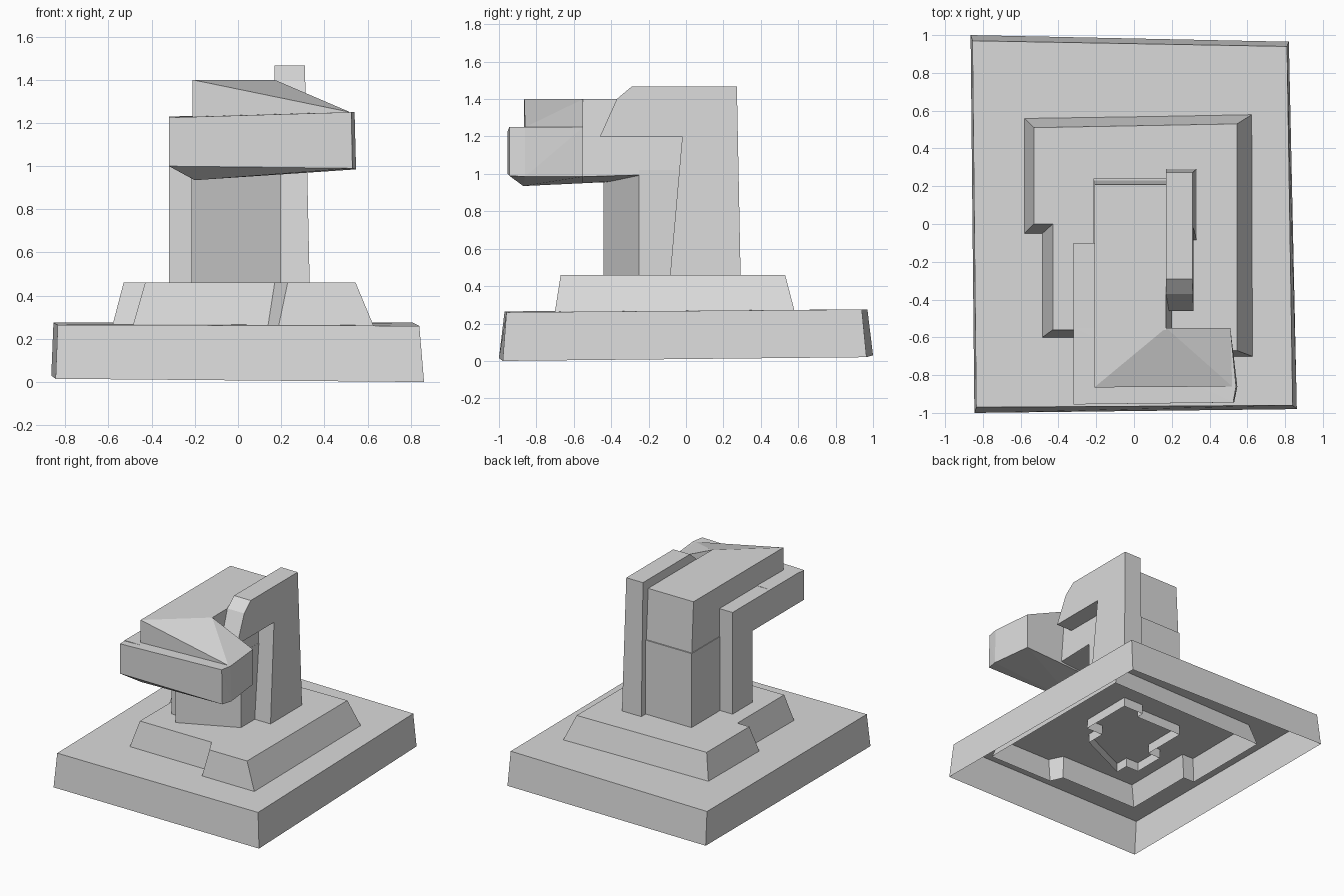
import bpy, bmesh

if "Cube" in bpy.data.objects:
    bpy.data.objects.remove(bpy.data.objects["Cube"], do_unlink=True)

GREY = (0.7, 0.7, 0.7, 1)
stone = bpy.data.materials.new("pale grey")
stone.use_nodes = True
stone.diffuse_color = GREY
stone.node_tree.nodes["Principled BSDF"].inputs["Base Color"].default_value = GREY


def finish(name, bm):
    mesh = bpy.data.meshes.new(name)
    bmesh.ops.recalc_face_normals(bm, faces=bm.faces)
    bm.to_mesh(mesh)
    bm.free()
    mesh.materials.append(stone)
    obj = bpy.data.objects.new(name, mesh)
    bpy.context.collection.objects.link(obj)
    return obj


def at(z, pts):
    return [(x, y, z) for x, y in pts]


def loft(name, low, high, closed):
    """Walls between two matching outlines, capped at one or both ends."""
    bm = bmesh.new()
    a = [bm.verts.new(p) for p in low]
    b = [bm.verts.new(p) for p in high]
    for i in range(len(a)):
        bm.faces.new((a[i - 1], a[i], b[i], b[i - 1]))
    bm.faces.new(b)
    if closed:
        bm.faces.new(a)
    return finish(name, bm)


def hull(name, pts):
    bm = bmesh.new()
    vs = [bm.verts.new(p) for p in pts]
    bmesh.ops.convex_hull(bm, input=vs)
    bmesh.ops.delete(bm, geom=[v for v in bm.verts if not v.link_faces], context='VERTS')
    return finish(name, bm)


TIER_TOP = 0.46
LEDGE = 0.268   # height where the tier meets the base
ROOT = 0.2      # the post reaches down inside the hollow tier

# Base: hollow slab
loft("base",
     [(-0.845, -1, 0.015), (0.862, -0.98, 0), (0.82, 0.965, 0.02), (-0.865, 1, 0.03)],
     [(-0.835, -0.97, 0.265), (0.84, -0.96, 0.26), (0.81, 0.94, 0.275), (-0.855, 0.97, 0.275)],
     False)

# Tier: sloped walls that continue down inside the base
tier_low = [(-0.485, -0.6), (0.14, -0.6), (0.19, -0.7), (0.625, -0.7),
            (0.625, 0.58), (-0.58, 0.56), (-0.58, -0.05), (-0.485, -0.05)]
tier_high = [(-0.43, -0.56), (0.17, -0.56), (0.23, -0.67), (0.545, -0.67),
             (0.545, 0.53), (-0.53, 0.51), (-0.53, 0), (-0.43, 0)]
SKIRT = 0.8
tier_foot = [(x + (x - u) * SKIRT, y + (y - v) * SKIRT)
             for (x, y), (u, v) in zip(tier_low, tier_high)]
loft("tier", at(LEDGE - (TIER_TOP - LEDGE) * SKIRT, tier_foot),
     at(TIER_TOP, tier_high), False)

# Post: slanted shaft with a side pillar
shaft = [(-0.215, -0.44), (0.2, -0.25), (0.2, -0.02), (0.17, 0.24), (-0.215, 0.24)]
pillar = [(-0.32, -0.34), (-0.15, -0.34), (-0.15, -0.1), (-0.32, -0.1)]
post = hull("post", at(ROOT, shaft) + at(1.02, shaft))
parts = [hull("side_pillar", at(ROOT, pillar) + at(1.1, pillar))]

# Upper block reaching forward over the shaft
block = [(-0.21, -0.56), (0.17, -0.56), (0.17, 0.21), (-0.21, 0.21)]
parts.append(hull("upper_block", at(1.4, block) + [
    (-0.21, -0.56, 0.95), (0.2, -0.56, 0.985), (-0.21, -0.44, 0.955),
    (0.2, -0.25, 1), (0.2, -0.02, 1), (0.17, 0.232, 1), (-0.21, 0.232, 1)]))

# Long ledge along the side
ledge = [(-0.32, -0.9), (-0.15, -0.9), (-0.15, -0.1), (-0.32, -0.1)]
parts.append(hull("side_ledge", at(1, ledge) + at(1.23, ledge) + [
    (-0.21, -0.86, 0.94), (-0.21, -0.34, 0.965)]))

# Overhanging visor
parts.append(hull("visor", [
    (-0.32, -0.955, 1.225), (0.525, -0.945, 1.25), (0.54, -0.86, 1.25),
    (0.51, -0.55, 1.25), (-0.32, -0.55, 1.23),
    (-0.32, -0.955, 1), (0.53, -0.945, 0.99), (0.547, -0.86, 0.985),
    (0.51, -0.55, 0.985), (-0.32, -0.55, 1),
    (-0.2, -0.87, 0.935), (-0.21, -0.55, 0.95)]))

# Sloping crown above the visor
crown = [(-0.21, -0.865), (0.52, -0.86), (0.51, -0.55), (-0.21, -0.55)]
parts.append(hull("crown", at(1.15, crown) + [
    (-0.21, -0.865, 1.4), (0.52, -0.86, 1.25), (0.51, -0.55, 1.25),
    (0.17, -0.55, 1.4), (-0.21, -0.55, 1.4)]))

# Upright fin with a hooked front
profile = [(0.297, ROOT), (0.272, 1.467), (-0.29, 1.467), (-0.37, 1.4),
           (-0.46, 1.2), (-0.02, 1.2), (-0.108, ROOT)]
parts.append(loft("fin", [(0.17, y, z) for y, z in profile],
                  [(0.332 - 0.022 * (z - TIER_TOP), y, z) for y, z in profile], True))

# Join the post parts into one shell, open below
bpy.context.view_layer.objects.active = post
for part in parts:
    mod = post.modifiers.new("join", 'BOOLEAN')
    mod.operation = 'UNION'
    mod.solver = 'EXACT'
    mod.object = part
    bpy.ops.object.modifier_apply(modifier=mod.name)
    bpy.data.objects.remove(part, do_unlink=True)
bm = bmesh.new()
bm.from_mesh(post.data)
under = [f for f in bm.faces if all(v.co.z < ROOT + 0.001 for v in f.verts)]
bmesh.ops.delete(bm, geom=under, context='FACES')
bmesh.ops.dissolve_limit(bm, angle_limit=0.01, verts=bm.verts, edges=bm.edges)
bm.to_mesh(post.data)
bm.free()
